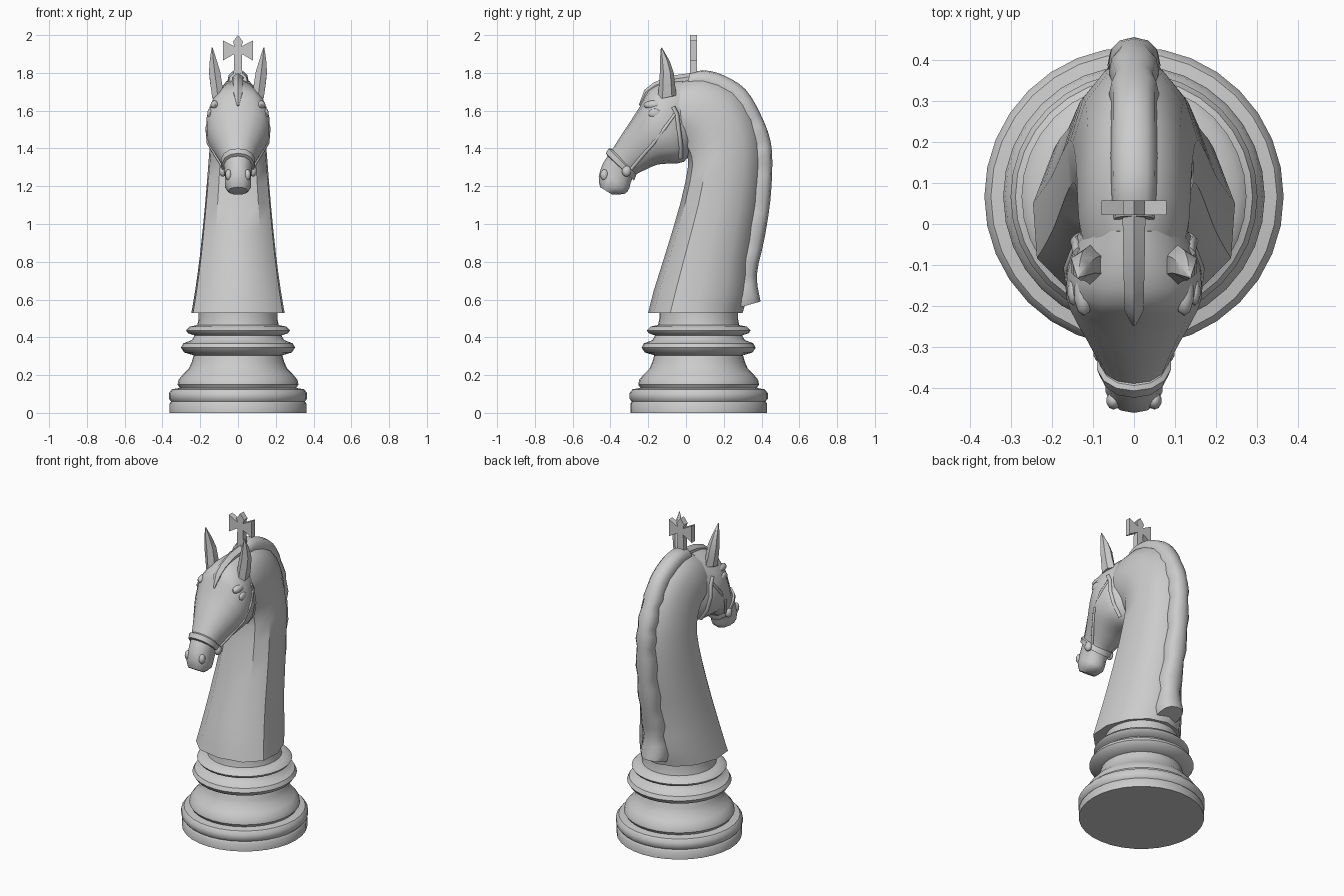
import bpy, bmesh, math
from mathutils import Vector
from mathutils.bvhtree import BVHTree

if "Cube" in bpy.data.objects:
    bpy.data.objects.remove(bpy.data.objects["Cube"])


def finish(name, bm, angle=35):
    bmesh.ops.remove_doubles(bm, verts=bm.verts, dist=1e-5)
    bmesh.ops.recalc_face_normals(bm, faces=bm.faces)
    me = bpy.data.meshes.new(name)
    bm.to_mesh(me)
    bm.free()
    ob = bpy.data.objects.new(name, me)
    bpy.context.collection.objects.link(ob)
    bpy.ops.object.select_all(action='DESELECT')
    ob.select_set(True)
    bpy.context.view_layer.objects.active = ob
    bpy.ops.object.shade_smooth_by_angle(angle=math.radians(angle))
    return ob


def smooth_path(st, steps):
    """Catmull-Rom resampling of a list of equal-length tuples."""
    out = []
    for i in range(len(st) - 1):
        p = [st[max(i - 1, 0)], st[i], st[i + 1], st[min(i + 2, len(st) - 1)]]
        for k in range(steps):
            t = k / steps
            out.append(tuple(
                b + .5 * t * (c - a + t * (2*a - 5*b + 4*c - d + t * (3*(b - c) + d - a)))
                for a, b, c, d in zip(*p)))
    return out + [st[-1]]


def skin(name, rings, angle=35):
    """Closed solid through a list of equal-length point rings."""
    bm = bmesh.new()
    vr = [[bm.verts.new(co) for co in ring] for ring in rings]
    for a, b in zip(vr, vr[1:]):
        for k in range(len(a)):
            n = (k + 1) % len(a)
            bm.faces.new((a[k], a[n], b[n], b[k]))
    bm.faces.new(vr[0])
    bm.faces.new(vr[-1])
    return finish(name, bm, angle)


def loft(name, stations, sides=12, power=2.2, egg=0.0, x=None, angle=35):
    """Station = (y1, z1, y2, z2, half_width); rings span point 1 to point 2."""
    rings = []
    for i, (y1, z1, y2, z2, w) in enumerate(stations):
        ring = []
        for k in range(sides):
            t = 2 * math.pi * k / sides
            c, s = (math.copysign(abs(v) ** (2 / power), v) for v in (math.cos(t), math.sin(t)))
            ring.append(((x[i] if x else 0) + w * s * (1 + egg * c),
                         (y1 + y2) / 2 + c * (y1 - y2) / 2,
                         (z1 + z2) / 2 + c * (z1 - z2) / 2))
        rings.append(ring)
    return skin(name, rings, angle)


def ball(name, loc, size):
    bm = bmesh.new()
    bmesh.ops.create_uvsphere(bm, u_segments=10, v_segments=6, radius=1)
    for v in bm.verts:
        v.co = Vector(loc) + Vector([a * b for a, b in zip(v.co, size)])
    return finish(name, bm, 60)


# Turned base
profile = [(.362, 0), (.362, .05), (.354, .06), (.366, .075), (.366, .105), (.35, .125),
           (.308, .132), (.32, .15), (.315, .175), (.29, .205), (.26, .235), (.245, .27),
           (.235, .305), (.285, .32), (.302, .345), (.29, .368), (.245, .385), (.23, .41),
           (.265, .422), (.275, .437), (.255, .457), (.215, .465), (.208, .50), (.208, .54)]
skin("turned_base", [[(r * math.cos(k * math.pi / 16), .067 + r * math.sin(k * math.pi / 16), z)
                      for k in range(32)] for r, z in profile], 40)

# Neck: throat point, nape point, half width
neck = loft("neck", smooth_path([
    (-.20, .53, .30, .53, .247), (-.17, .65, .325, .63, .228), (-.11, .84, .34, .82, .202),
    (-.03, 1.11, .38, 1.08, .175), (.01, 1.30, .40, 1.36, .156), (.0, 1.37, .36, 1.56, .146),
    (-.03, 1.42, .26, 1.71, .14), (-.08, 1.46, .10, 1.775, .135),
    (-.14, 1.50, -.02, 1.76, .115)], 2), sides=12, egg=.18)

# Head: brow point, jaw point, half width
head = loft("head", smooth_path([
    (-.02, 1.765, .04, 1.40, .11), (-.12, 1.75, -.01, 1.33, .155), (-.20, 1.71, -.08, 1.32, .17),
    (-.245, 1.62, -.15, 1.315, .16), (-.33, 1.49, -.22, 1.285, .115), (-.40, 1.38, -.28, 1.25, .08),
    (-.44, 1.32, -.30, 1.19, .07), (-.462, 1.25, -.325, 1.16, .071),
    (-.455, 1.195, -.39, 1.155, .05)], 2), sides=14)

# Mane crest with scalloped locks
mane = smooth_path([
    (.02, 1.80, .0, 1.70, .05), (.10, 1.813, .06, 1.71, .055), (.20, 1.787, .14, 1.68, .057),
    (.315, 1.713, .22, 1.62, .056), (.395, 1.58, .28, 1.52, .056), (.445, 1.45, .32, 1.41, .056),
    (.457, 1.32, .33, 1.31, .057), (.446, 1.12, .32, 1.12, .06), (.415, .92, .28, .92, .064),
    (.375, .73, .23, .73, .07), (.395, .59, .22, .54, .08)], 3)
mane = [(y1, z1, y2, z2, w * (1 + .1 * (i % 3 - 1) * (i > 9)))
        for i, (y1, z1, y2, z2, w) in enumerate(mane)]
loft("mane", mane, sides=12, power=2.4, angle=45)

# Forelock
loft("forelock", [(.03, 1.80, .03, 1.72, .032), (-.08, 1.785, -.07, 1.70, .03),
                  (-.17, 1.75, -.14, 1.68, .028), (-.22, 1.71, -.19, 1.66, .026),
                  (-.25, 1.63, -.235, 1.62, .006)], sides=6)

# Cross finial
half = [(.027, 1.965), (.018, 1.94), (.08, 1.972), (.08, 1.865), (.02, 1.9), (.024, 1.76)]
outline = [(0, 2.0)] + half + [(-x, z) for x, z in reversed(half)]
skin("top_cross", [[(x, y, z) for x, z in outline] for y in (.022, .057)], 20)

# Noseband wrapped around the muzzle
loft("noseband", [(-.395, 1.40, -.262, 1.265, .084), (-.408, 1.40, -.265, 1.255, .093),
                  (-.425, 1.375, -.275, 1.23, .087), (-.415, 1.36, -.28, 1.235, .075)], sides=14)

# Side lookup so the straps and eyes lie on the cheek
trees = [BVHTree.FromPolygons([v.co for v in ob.data.vertices],
                              [p.vertices[:] for p in ob.data.polygons]) for ob in (head, neck)]


def side_x(y, z):
    hits = [t.ray_cast(Vector((1, y, z)), Vector((-1, 0, 0)))[0] for t in trees]
    return max([h.x for h in hits if h] + [.05])


def strap(name, pts, side, r):
    cu = bpy.data.curves.new(name, 'CURVE')
    cu.dimensions = '3D'
    cu.bevel_depth, cu.bevel_resolution, cu.use_fill_caps = r, 0, True
    sp = cu.splines.new('POLY')
    sp.points.add(len(pts) - 1)
    for p, (y, z) in zip(sp.points, pts):
        p.co = (side * side_x(y, z), y, z, 1)
    bpy.context.collection.objects.link(bpy.data.objects.new(name, cu))


for side, tag in ((1, "right"), (-1, "left")):
    # Ears
    loft(tag + "_ear", [(-.15, 1.66, -.05, 1.68, .036), (-.142, 1.75, -.058, 1.74, .036),
                        (-.138, 1.81, -.065, 1.80, .034), (-.138, 1.87, -.085, 1.86, .021),
                        (-.133, 1.935, -.125, 1.93, .003)], sides=6, power=2,
         x=[side * v for v in (.105, .116, .124, .131, .137)], angle=50)
    # Bridle straps and bit
    strap(tag + "_cheek_strap", [(-.07, 1.62), (-.05, 1.58), (-.04, 1.5), (-.03, 1.42), (-.03, 1.35)], side, .014)
    strap(tag + "_jaw_strap", [(-.06, 1.58), (-.11, 1.51), (-.17, 1.43), (-.24, 1.35), (-.29, 1.29)], side, .01)
    ball(tag + "_bit", (side * .08, -.315, 1.28), (.02, .025, .03))
    # Eyes, brows and nostrils
    ball(tag + "_eye", (side * (side_x(-.165, 1.585) - .008), -.165, 1.585), (.014, .035, .026))
    ball(tag + "_brow", (side * (side_x(-.17, 1.63) - .018), -.17, 1.63), (.024, .055, .025))
    ball(tag + "_nostril", (side * .05, -.432, 1.26), (.018, .022, .03))
